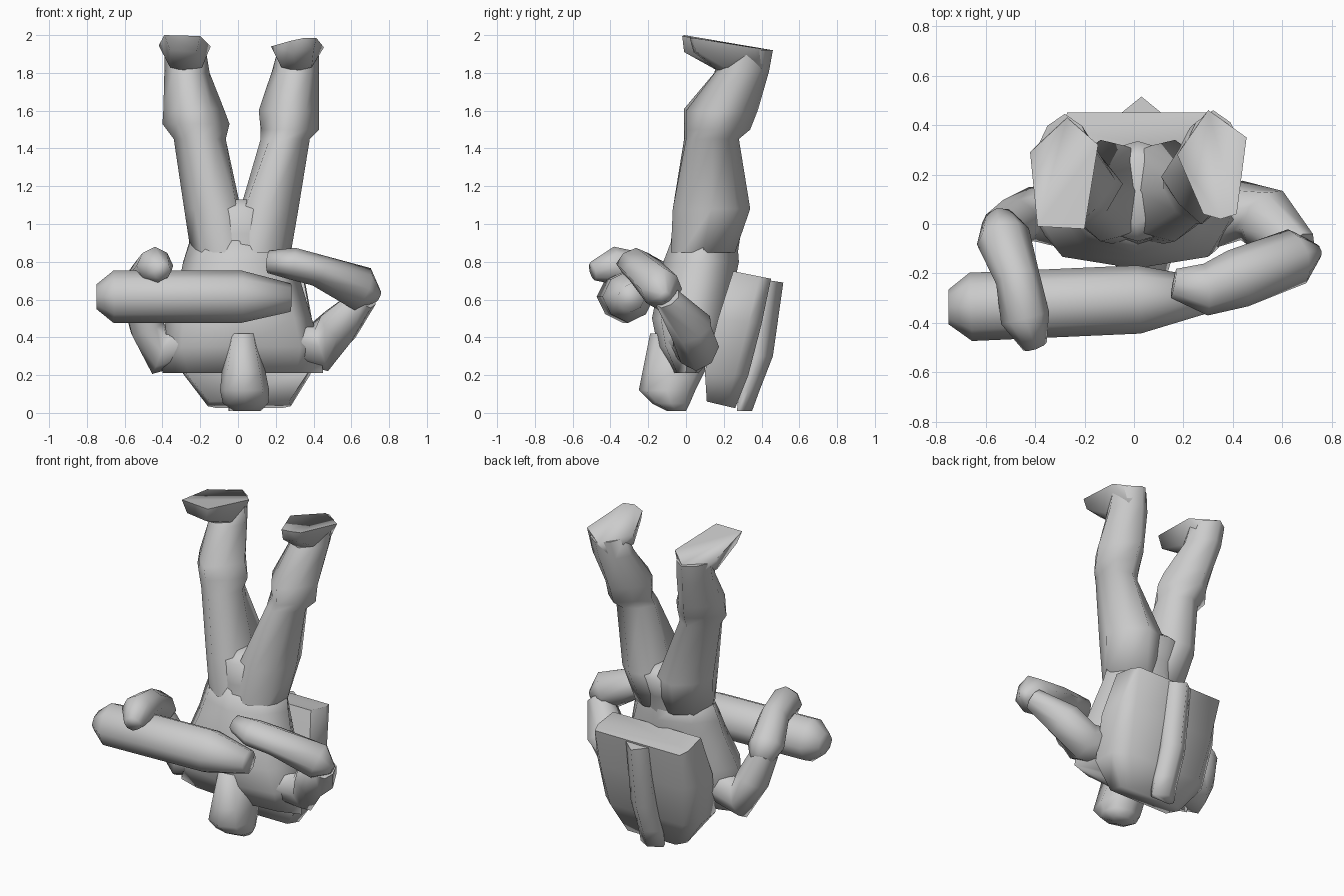
import bpy, bmesh, math
from mathutils import Vector

grey = bpy.data.materials.new("plain_grey")
grey.diffuse_color = (0.6, 0.6, 0.6, 1)


def finish(name, bm, angle=80):
    bmesh.ops.recalc_face_normals(bm, faces=bm.faces)
    me = bpy.data.meshes.new(name)
    bm.to_mesh(me)
    bm.free()
    ob = bpy.data.objects.new(name, me)
    bpy.context.collection.objects.link(ob)
    me.materials.append(grey)
    bpy.ops.object.select_all(action='DESELECT')
    ob.select_set(True)
    bpy.context.view_layer.objects.active = ob
    bpy.ops.object.shade_smooth_by_angle(angle=math.radians(angle))
    return ob


def skin(name, rings):
    """Join matching rings of points into a closed tube."""
    bm = bmesh.new()
    loops = [[bm.verts.new(p) for p in r] for r in rings]
    n = len(loops[0])
    for a, b in zip(loops, loops[1:]):
        for i in range(n):
            j = (i + 1) % n
            bm.faces.new((a[i], a[j], b[j], b[i]))
    bm.faces.new(loops[0][::-1])
    bm.faces.new(loops[-1])
    return finish(name, bm)


def unit_ring(left, right):
    """Eight points: four on the axes, four diagonal ones at chosen radii."""
    ring = []
    for i in range(8):
        c, s = math.cos(math.pi * i / 4), math.sin(math.pi * i / 4)
        k = 1 if i % 2 == 0 else (right if c > 0 else left)
        ring.append((k * c, k * s))
    return ring


def upright(name, levels):
    """Stack of rings: z, x min, x max, y min, y max, diagonal radius left and right."""
    return skin(name, [[((a + b) / 2 + u * (b - a) / 2, (c + d) / 2 + v * (d - c) / 2, z)
                        for u, v in unit_ring(k[0], k[-1])] for z, a, b, c, d, *k in levels])


def limb(name, stations, diag=.95):
    """Tube along a path: x, y, z, radius across, radius up."""
    pts = [Vector(s[:3]) for s in stations]
    rings = []
    for i, s in enumerate(stations):
        t = (pts[min(i + 1, len(pts) - 1)] - pts[max(i - 1, 0)]).normalized()
        side = t.cross(Vector((0, 0, 1))).normalized()
        up = side.cross(t)
        rings.append([pts[i] + side * u * s[3] + up * v * s[4] for u, v in unit_ring(diag, diag)])
    return skin(name, rings)


def hull(name, points):
    bm = bmesh.new()
    for p in points:
        bm.verts.new(p)
    bmesh.ops.convex_hull(bm, input=bm.verts)
    loose = [v for v in bm.verts if not v.link_faces]
    bmesh.ops.delete(bm, geom=loose, context='VERTS')
    return finish(name, bm)


# Head, pointing down
upright("head", [(0.01, -.02, .12, -.10, 0, 1.05), (0.05, -.08, .16, -.18, .02, 1.05),
                 (0.12, -.095, .165, -.25, .05, 1.05), (0.22, -.085, .145, -.23, .1, 1.05),
                 (0.42, -.05, .10, -.19, .1, 1.05)])

# Jacket and hips
upright("torso", [(0.21, -.40, .45, -.07, .07, .95), (0.35, -.41, .44, -.15, .18, 1.05),
                  (0.50, -.38, .39, -.18, .22, 1.08), (0.70, -.31, .33, -.14, .26, 1),
                  (0.80, -.29, .30, -.12, .28, .95), (0.93, -.25, .27, -.07, .27, .9)])
upright("hips", [(0.82, -.25, .28, -.09, .27, .92), (0.95, -.255, .285, -.075, .29, .95),
                 (1.08, -.20, .23, -.07, .335, 1.08), (1.13, -.10, .12, .0, .27, 1.0)])

# Legs, fuller on the inside of the thigh where they meet
upright("left_leg", [(0.85, -.25, .07, -.08, .26, .9, 1.2), (1.08, -.285, .015, -.07, .34, .9, 1.2),
                     (1.45, -.34, -.065, -.01, .28, .9), (1.53, -.40, -.045, -.01, .335, .8),
                     (1.61, -.395, -.075, -.01, .365, .8), (1.80, -.39, -.15, .15, .42, .9),
                     (1.92, -.39, -.17, .18, .445, .9)])
upright("right_leg", [(0.85, -.04, .28, -.08, .26, 1.2, .9), (1.08, .012, .32, -.07, .34, 1.2, .9),
                      (1.45, .12, .38, .0, .28, .9), (1.50, .12, .43, .0, .34, .8),
                      (1.60, .11, .43, .0, .38, .8), (1.81, .18, .43, .16, .44, .9),
                      (1.92, .21, .43, .19, .46, .9)])

# Feet with the soles up
hull("left_foot", [(-.27, .43, 1.925), (-.42, .29, 1.945), (-.39, -.01, 2), (-.2, -.02, 1.995),
                   (-.145, .32, 1.94), (-.36, 0, 1.92), (-.22, -.01, 1.91),
                   (-.36, .2, 1.83), (-.28, .17, 1.81), (-.19, .2, 1.83),
                   (-.33, .38, 1.82), (-.21, .36, 1.82)])
hull("right_foot", [(.30, .46, 1.92), (.455, .35, 1.935), (.415, .04, 1.985), (.35, .02, 1.985),
                    (.28, .04, 1.97), (.175, .28, 1.94), (.40, .05, 1.92), (.29, .04, 1.91),
                    (.39, .2, 1.83), (.31, .17, 1.81), (.23, .2, 1.83),
                    (.38, .4, 1.82), (.25, .4, 1.82)])

# Arms, each an upper arm and a forearm with hand
limb("right_upper_arm", [(.30, .03, .38, .13, .12), (.435, .055, .35, .12, .135),
                         (.53, .025, .455, .13, .115), (.67, -.10, .61, .08, .07)])
limb("right_forearm", [(.745, -.11, .615, .03, .03), (.66, -.13, .655, .115, .12),
                       (.42, -.22, .755, .12, .085), (.29, -.265, .79, .105, .085),
                       (.16, -.24, .80, .06, .06)], .92)
limb("left_upper_arm", [(-.27, .03, .38, .13, .12), (-.415, .04, .325, .11, .125),
                        (-.48, .01, .45, .1, .1), (-.54, -.03, .62, .09, .08)])
limb("left_forearm", [(-.545, .02, .59, .07, .07), (-.53, -.05, .65, .11, .10),
                      (-.47, -.22, .755, .09, .09), (-.44, -.38, .78, .1, .1),
                      (-.40, -.495, .75, .05, .05)])

# Long roll held across the chest
limb("held_roll", [(-.75, -.335, .615, .07, .065), (-.66, -.335, .615, .138, .138),
                   (.02, -.305, .615, .138, .138), (.28, -.29, .61, .075, .075)])


# Backpack: box with small bevels on the back edges, narrowing towards the ground
def pack_ring(x0, x1, front, back, z_front, z_back, bevel):
    mid, zm = front + (back - front) * .7, z_front + (z_back - z_front) * .7
    return [(x0 + .01, front, z_front), (x1 - .01, front, z_front), (x1, mid, zm),
            (x1 - bevel, back, z_back), (x0 + bevel, back, z_back), (x0, mid, zm)]


skin("backpack", [pack_ring(-.16, .28, .11, .26, .06, .025, .05),
                  pack_ring(-.29, .385, .10, .33, .22, .20, .08),
                  pack_ring(-.315, .395, .17, .40, .5, .47, .07),
                  pack_ring(-.29, .35, .25, .45, .75, .71, .02)])

# Raised strip down the back of the pack
strip = [(.01, .27, .30, .35), (.12, .28, .33, .39), (.3, .34, .40, .46), (.70, .42, .45, .515)]
skin("pack_strip", [[(-.05, m, z), (-.04, a, z), (.10, a, z), (.11, m, z), (.03, b, z - .01 * (z > .5))]
                    for z, a, m, b in strip])
